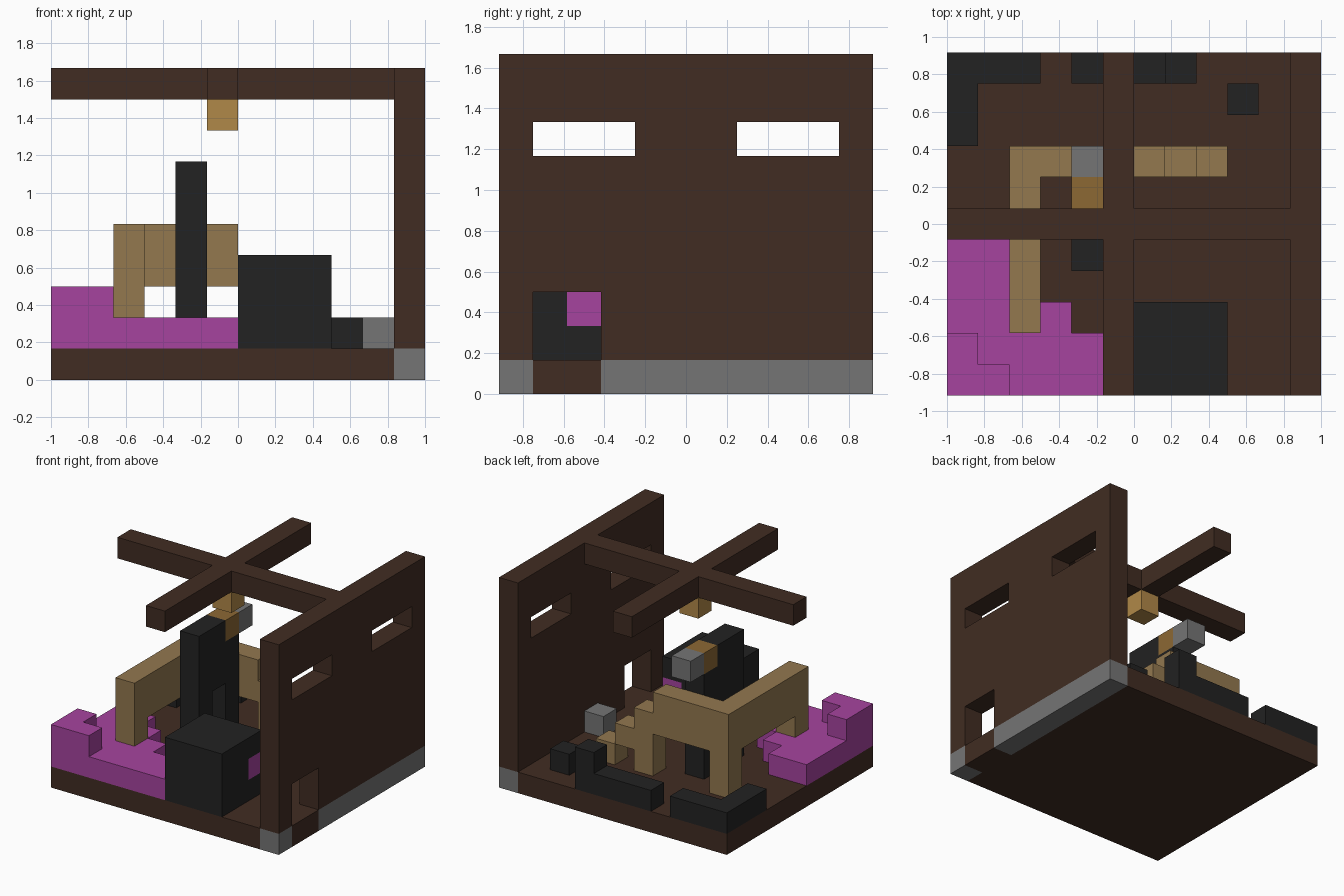
import bpy
import bmesh
from mathutils import Vector

default_cube = bpy.data.objects.get("Cube")
if default_cube:
    bpy.data.objects.remove(default_cube, do_unlink=True)

# The whole room sits on a lattice of equal cubes
CELL = 1 / 6
ORIGIN = Vector((-1, -11 / 12, 0))


def linear(value):
    value /= 255
    return value / 12.92 if value <= 0.04045 else ((value + 0.055) / 1.055) ** 2.4


def make_material(name, red, green, blue):
    colour = (linear(red), linear(green), linear(blue), 1)
    material = bpy.data.materials.new(name)
    material.use_nodes = True
    material.diffuse_color = colour
    shader = material.node_tree.nodes["Principled BSDF"]
    shader.inputs["Base Color"].default_value = colour
    shader.inputs["Roughness"].default_value = 0.9
    return material


brown = make_material("dark brown", 65, 44, 34)
black = make_material("soot black", 34, 34, 34)
gray = make_material("stone gray", 117, 117, 117)
beige = make_material("wood beige", 147, 120, 79)
magenta = make_material("magenta", 166, 68, 159)
gold = make_material("lamp gold", 176, 136, 72)
amber = make_material("dark amber", 140, 104, 52)


def block(x, y, z):
    """Cells of a block; each argument is a cell index or an inclusive range."""
    spans = [(s, s) if isinstance(s, int) else s for s in (x, y, z)]
    xs, ys, zs = [range(low, high + 1) for low, high in spans]
    return {(i, j, k) for i in xs for j in ys for k in zs}


def build(name, material, cells):
    """Mesh the outer skin of a set of cells."""
    bm = bmesh.new()
    for cell in cells:
        centre = Vector(cell) + Vector((0.5, 0.5, 0.5))
        for axis in range(3):
            for sign in (-1, 1):
                neighbour = list(cell)
                neighbour[axis] += sign
                if tuple(neighbour) in cells:
                    continue
                normal, u, v = Vector(), Vector(), Vector()
                normal[axis] = sign / 2
                u[(axis + 1) % 3] = 0.5
                v[(axis + 2) % 3] = sign / 2
                corners = [-u - v, u - v, u + v, v - u]
                bm.faces.new([bm.verts.new(ORIGIN + (centre + normal + c) * CELL)
                              for c in corners])
    bmesh.ops.remove_doubles(bm, verts=bm.verts, dist=CELL / 100)
    mesh = bpy.data.meshes.new(name)
    bm.to_mesh(mesh)
    bm.free()
    mesh.materials.append(material)
    obj = bpy.data.objects.new(name, mesh)
    bpy.context.collection.objects.link(obj)
    return obj


# Floor with a doorstep, and stone footing under the wall
doorstep = block(11, (1, 2), 0)
build("floor", brown, block((0, 10), (0, 10), 0) | doorstep)
build("wall_footing", gray, block(11, (0, 10), 0) - doorstep)

# Side wall with a doorway and two windows
doorway = block(11, (1, 2), (1, 2))
windows = block(11, (1, 3), 7) | block(11, (7, 9), 7)
build("side_wall", brown, block(11, (0, 10), (1, 9)) - doorway - windows)

# Crossed roof beams and hanging lamp
build("roof_beams", brown, block((0, 10), 5, 9) | block(5, (0, 10), 9))
build("hanging_lamp", gold, block(5, 5, 8))

# Stepped corner platform with a raised corner
platform = block((0, 1), (0, 1), 2) - block(1, 1, 2)
for x, depth in enumerate((5, 5, 4, 3, 2, 2)):
    platform |= block(x, (0, depth - 1), 1)
build("corner_platform", magenta, platform)

# Furnace with a coloured opening
opening = block(8, 2, 2)
build("furnace", black, block((6, 8), (0, 2), (1, 3)) - opening)
build("furnace_opening", magenta, opening)

# Elevated walkway on posts, with stairs
walkway = block(2, (2, 7), (3, 4)) | block((2, 5), 7, (3, 4))
walkway |= block(2, 2, 2) | block(2, 7, (1, 2)) | block(6, 7, (1, 3))
walkway |= block(7, 7, 2) | block(8, 7, 1)
build("walkway_and_stairs", beige, walkway)

# Central machine: arched pillar with a two-part spout
pillar = block(4, 4, (1, 6)) | block(4, 5, (4, 6)) | block(4, 6, (1, 5))
build("central_pillar", black, pillar)
build("spout_collar", amber, block(4, 6, 6))
build("spout_tip", gray, block(4, 7, 6))

# Low furniture along the back, and loose blocks
build("corner_bench", black, block((0, 2), 10, 1) | block(0, (8, 10), 1))
build("back_bench", black, block((4, 7), 10, 1) | block(7, 10, 2))
build("stool", black, block(9, 9, 1))
build("stone_block", gray, block(10, 5, 1))
